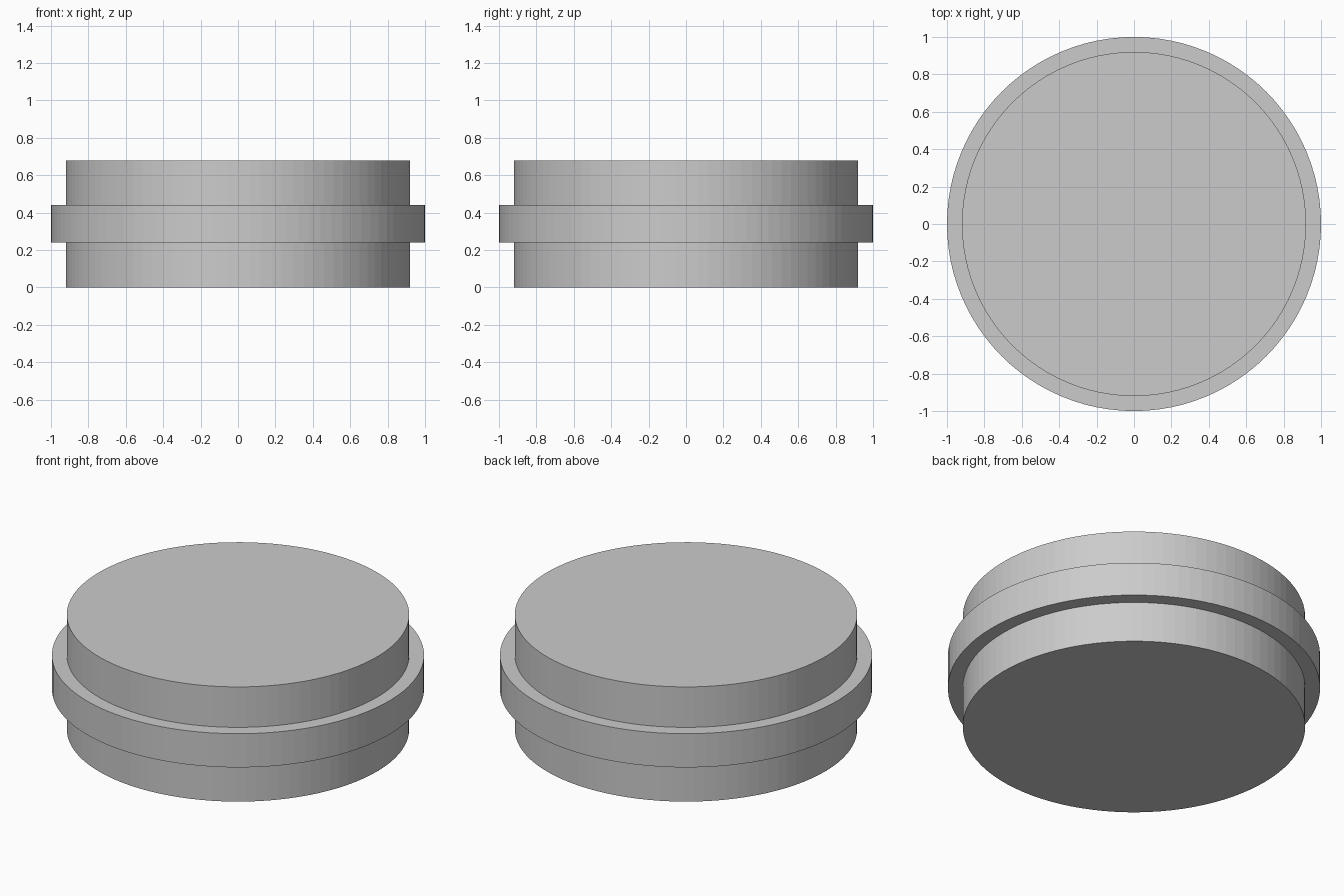
import bpy, bmesh
from math import pi

if "Cube" in bpy.data.objects:
    bpy.data.objects.remove(bpy.data.objects["Cube"])

SIDES = 96
BODY_R, BAND_R = 0.92, 1.0
HEIGHT, BAND_LOW, BAND_HIGH = 0.68, 0.24, 0.44

# Outer profile as (radius, height), from the base centre to the top centre
profile = [(0, 0), (BODY_R, 0), (BODY_R, BAND_LOW), (BAND_R, BAND_LOW),
           (BAND_R, BAND_HIGH), (BODY_R, BAND_HIGH), (BODY_R, HEIGHT), (0, HEIGHT)]

# Banded disc: spin the profile around z
bm = bmesh.new()
verts = [bm.verts.new((r, 0, z)) for r, z in profile]
edges = [bm.edges.new(pair) for pair in zip(verts, verts[1:])]
bmesh.ops.spin(bm, geom=verts + edges, cent=(0, 0, 0), axis=(0, 0, 1),
               angle=2 * pi, steps=SIDES, use_duplicate=False)
bmesh.ops.remove_doubles(bm, verts=bm.verts, dist=0.0001)
bmesh.ops.recalc_face_normals(bm, faces=bm.faces)

# Merge the flat end caps into single faces
for z in (0, HEIGHT):
    cap = [f for f in bm.faces if all(abs(v.co.z - z) < 1e-4 for v in f.verts)]
    bmesh.ops.dissolve_faces(bm, faces=cap, use_verts=False)

mesh = bpy.data.meshes.new("banded_disc")
bm.to_mesh(mesh)
bm.free()
disc = bpy.data.objects.new("banded_disc", mesh)
bpy.context.collection.objects.link(disc)
